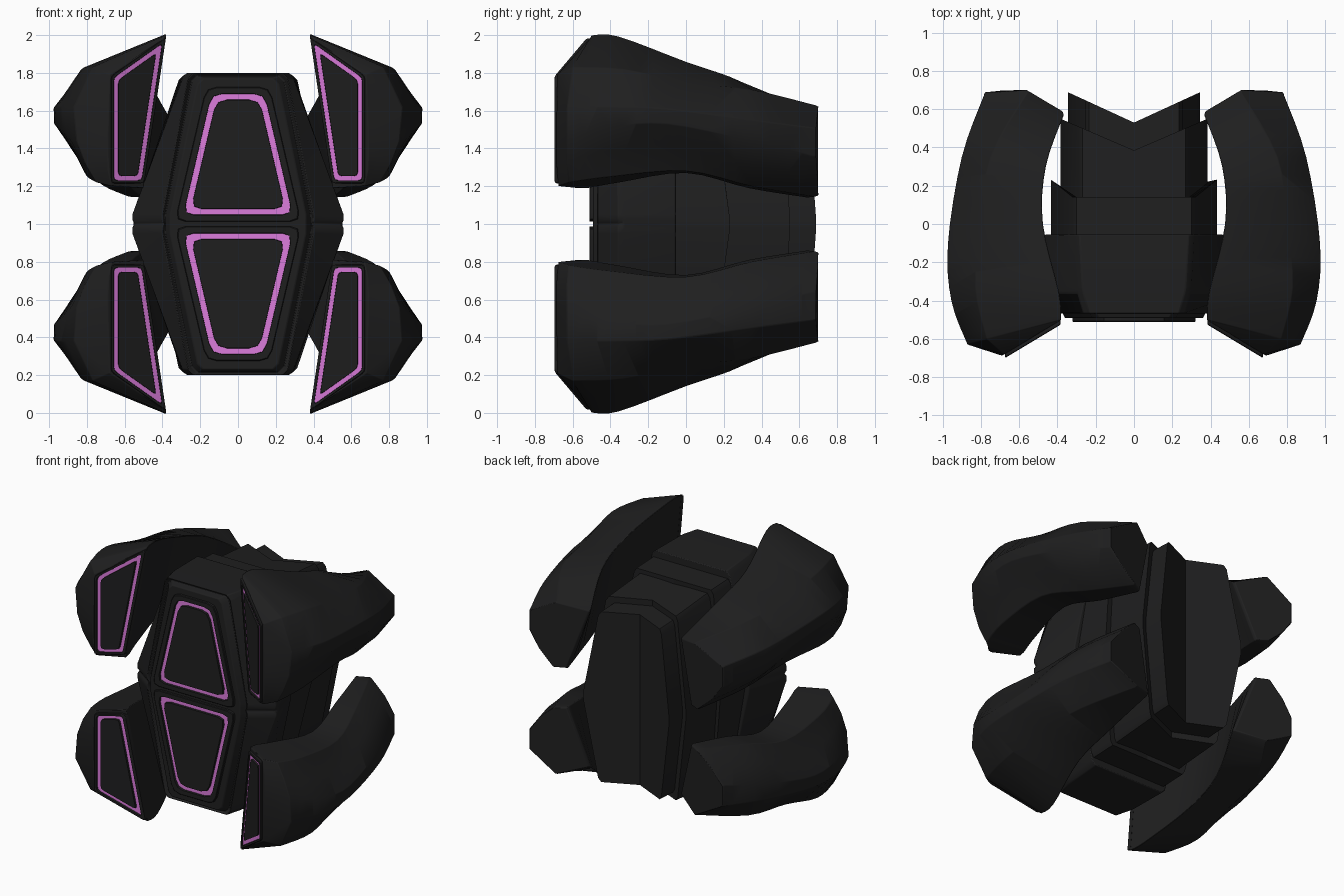
import bpy, bmesh, math
from mathutils import Vector

if "Cube" in bpy.data.objects:
    bpy.data.objects.remove(bpy.data.objects["Cube"])


def material(name, rgb):
    m = bpy.data.materials.new(name)
    m.diffuse_color = (*rgb, 1)
    m.use_nodes = True
    m.node_tree.nodes["Principled BSDF"].inputs["Base Color"].default_value = m.diffuse_color
    return m


BLACK = material("matte_black", (0.0135, 0.0135, 0.0138))
PURPLE = material("glow_purple", (0.72, 0.20, 0.72))


def loft(name, loops, sx=1, sz=1, ring=None, bevel=0.0, angle=35):
    """Closed skin through equal-length loops; sx / sz mirror about x=0 and z=1."""
    bm = bmesh.new()
    rows = [[bm.verts.new((x * sx, y, 1 + (z - 1) * sz)) for x, y, z in l] for l in loops]
    n = len(rows[0])
    for i in range(len(rows) - 1):
        for j in range(n):
            k = (j + 1) % n
            f = bm.faces.new((rows[i][j], rows[i][k], rows[i + 1][k], rows[i + 1][j]))
            f.material_index = 1 if i == ring else 0
    bm.faces.new(rows[0])
    bm.faces.new(rows[-1])
    bmesh.ops.recalc_face_normals(bm, faces=bm.faces)
    me = bpy.data.meshes.new(name)
    bm.to_mesh(me)
    bm.free()
    me.materials.append(BLACK)
    me.materials.append(PURPLE)
    ob = bpy.data.objects.new(name, me)
    bpy.context.collection.objects.link(ob)
    if bevel:
        b = ob.modifiers.new("soft_edges", 'BEVEL')
        b.width, b.segments = bevel, 2
        b.limit_method, b.angle_limit = 'ANGLE', math.radians(35)
    bpy.ops.object.select_all(action='DESELECT')
    ob.select_set(True)
    bpy.context.view_layer.objects.active = ob
    bpy.ops.object.shade_smooth_by_angle(angle=math.radians(angle))
    return ob


def inset(poly, d):
    """Move every edge of a counter-clockwise polygon inward by d."""
    out, n = [], len(poly)
    for i in range(n):
        a, p, c = (Vector(poly[(i + s) % n]) for s in (-1, 0, 1))
        e1, e2 = (p - a).normalized(), (c - p).normalized()
        n1, n2 = Vector((-e1.y, e1.x)), Vector((-e2.y, e2.x))
        out.append(p + d * (n1 + n2) / (1 + n1.dot(n2)))
    return out


def rounded(poly, r):
    out, n = [], len(poly)
    for i in range(n):
        a, p, c = (Vector(poly[(i + s) % n]) for s in (-1, 0, 1))
        s, e = p + (a - p).normalized() * r, p + (c - p).normalized() * r
        out += [s, (s + 2 * p + e) / 4, e]
    return out


def glow_panel(name, poly, frame, width, r, yfun, depth, sx=1, sz=1):
    """Raised panel framed by a sunken coloured channel."""
    steps = [(-frame, depth + 0.02), (-frame, 0.004), (-frame + 0.004, 0), (0, 0),
             (0.001, depth), (width - 0.001, depth), (width, 0), (width + 0.004, 0)]
    loops = []
    for d, y in steps:
        loops.append([(p.x, yfun(p.x) + y, p.y) for p in rounded(inset(poly, d), r)])
    loft(name, loops, sx, sz, ring=4, angle=25)


# Central hull: front block with a stepped rim and a seam notch at mid height
def section(y, a, zt, w, notch=0.0):
    half = [(a, zt), (a + 0.03, zt - 0.03), (w, 1.05), (w, 1.02), (w - notch, 1.0)]
    right = half + [(x, 2 - z) for x, z in half[-2::-1]]
    return [(x, y, z) for x, z in right] + [(-x, y, z) for x, z in right[::-1]]


loft("front_hull", [section(-0.492, 0.185, 1.77, 0.36),
                    section(-0.445, 0.215, 1.785, 0.385),
                    section(-0.47, 0.235, 1.80, 0.40, 0.015),
                    section(-0.36, 0.265, 1.80, 0.56, 0.02),
                    section(-0.33, 0.27, 1.80, 0.555),
                    section(-0.055, 0.285, 1.79, 0.465)], bevel=0.006)

# Hull segments behind it, with swept rear edges
for name, a, z0, z1, w, yc, k, flat in (
        ("middle_segment", 0.32, 1.74, 1.73, 0.435, 0.14, 0.8, 0.32),
        ("rear_segment", 0.29, 1.72, 1.67, 0.385, 0.385, 0.43, 0),
        ("tail_segment", 0.255, 1.65, 1.62, 0.345, 0.53, 0.46, 0)):
    def outline(zt):
        return [(0, zt), (a - 0.02, zt), (a, zt - 0.03), (w, 1.03), (w, 0.97),
                (a, 2.03 - zt), (a - 0.02, 2 - zt), (0, 2 - zt)]
    for side, sx in (("right", 1), ("left", -1)):
        back = [(x, yc + k * max(0, x - flat), z) for x, z in outline(z1)]
        loft(f"{name}_{side}", [[(x, -0.1, z) for x, z in outline(z0)], back], sx)

# Glowing hull panels
for label, sz in (("upper", 1), ("lower", -1)):
    glow_panel(f"{label}_hull_panel", [(-0.29, 1.048), (0.29, 1.048), (0.14, 1.69), (-0.14, 1.69)],
               0.035, 0.033, 0.055, lambda x: -0.512, 0.017, sz=sz)


# Corner pods
def slant(x):
    return -0.52 - 0.6 * (x - 0.38)


front = [(0.385, 1.98), (0.68, 1.79), (0.69, 1.47), (0.69, 1.38), (0.685, 1.28), (0.67, 1.2), (0.50, 1.19)]
stations = [
    [(.38, -.50, 2.0), (.77, -.60, 1.83), (.87, -.63, 1.62), (.855, -.63, 1.44),
     (.81, -.63, 1.32), (.75, -.62, 1.22), (.51, -.52, 1.19)],
    [(.39, -.36, 1.995), (.83, -.33, 1.82), (.955, -.40, 1.62), (.95, -.40, 1.51),
     (.87, -.40, 1.39), (.80, -.40, 1.25), (.55, -.35, 1.22)],
    [(.475, 0, 1.86), (.80, 0, 1.75), (.972, -.1, 1.61), (.972, -.1, 1.53),
     (.88, -.03, 1.41), (.80, 0, 1.28), (.60, 0, 1.27)],
    [(.46, .30, 1.75), (.75, .35, 1.71), (.90, .35, 1.55), (.90, .35, 1.44),
     (.82, .35, 1.31), (.71, .35, 1.20), (.56, .33, 1.19)],
    [(.365, .57, 1.57), (.56, .685, 1.63), (.785, .67, 1.51), (.785, .67, 1.36),
     (.70, .68, 1.25), (.58, .685, 1.145), (.50, .64, 1.14)],
]


def smooth_path(rows, steps=4):
    """Catmull-Rom interpolation between stations."""
    rows = [[Vector(p) for p in r] for r in rows]
    ext = [rows[0]] + rows + [rows[-1]]
    out = []
    for i in range(1, len(ext) - 2):
        for s in range(steps):
            t = s / steps
            out.append([0.5 * (2 * b + (c - a) * t + (2 * a - 5 * b + 4 * c - d) * t * t
                               + (3 * b - a - 3 * c + d) * t ** 3)
                        for a, b, c, d in zip(*ext[i - 1:i + 3])])
    return out + [rows[-1]]


def end_cap(row, grow, dy):
    c = sum((Vector(p) for p in row), Vector()) / len(row)
    return [Vector((c.x + (p[0] - c.x) * grow, p[1] + dy, c.z + (p[2] - c.z) * grow)) for p in row]


pod_loops = ([[(x, slant(x) + 0.018, z) for x, z in front]] + smooth_path(stations)
             + [end_cap(stations[-1], 0.97, 0.018)])
pod_face = [(0.51, 1.23), (0.658, 1.23), (0.658, 1.775), (0.401, 1.957)]
for v, sz in (("upper", 1), ("lower", -1)):
    for h, sx in (("right", 1), ("left", -1)):
        loft(f"{v}_{h}_pod", pod_loops, sx, sz, bevel=0.012, angle=42)
        glow_panel(f"{v}_{h}_pod_panel", pod_face, 0.015, 0.025, 0.02,
                   lambda x: slant(x) - 0.004, 0.015, sx, sz)
